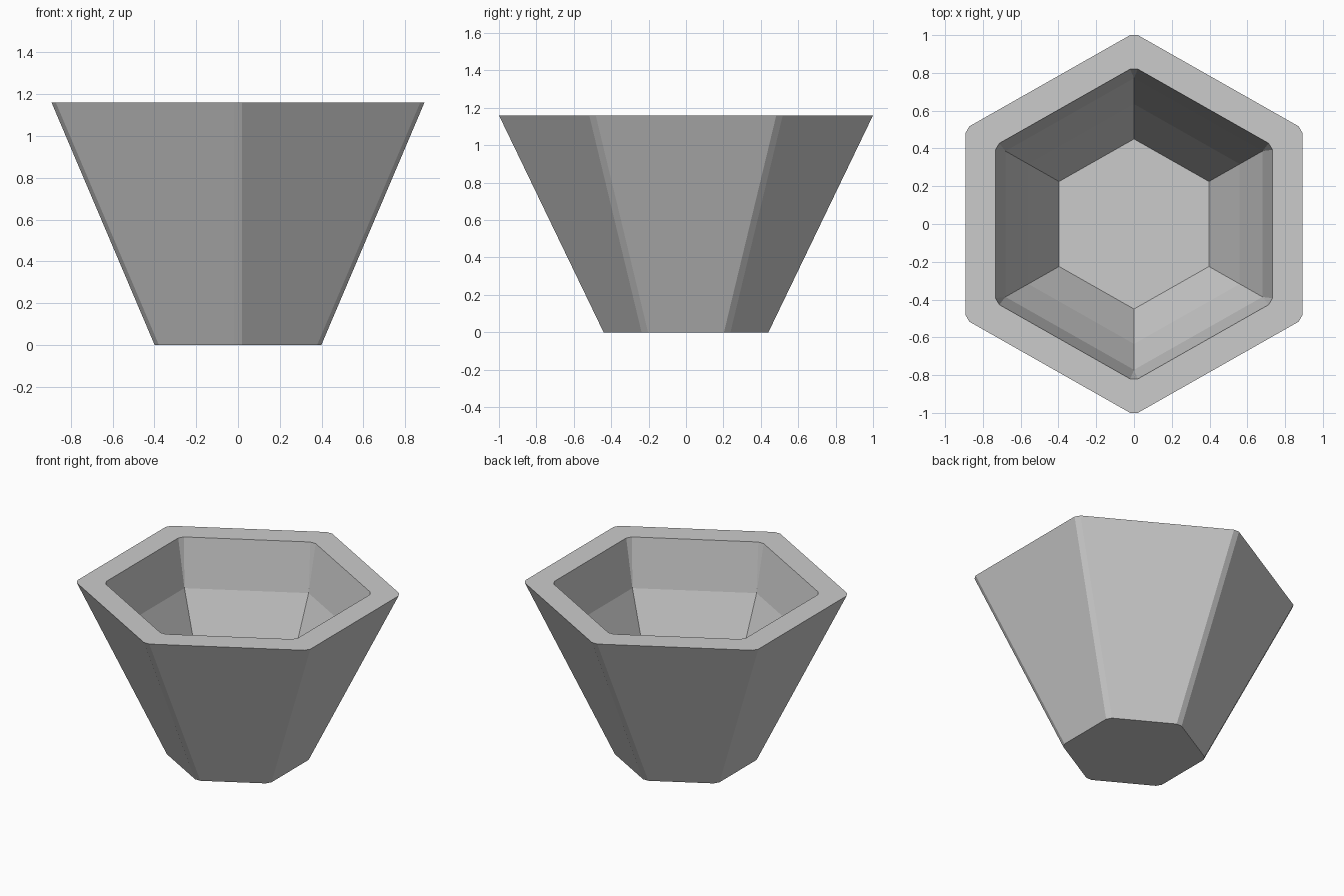
import bpy
import bmesh
from math import pi
from mathutils import Matrix, Vector

cube = bpy.data.objects.get("Cube")
if cube:
    bpy.data.objects.remove(cube, do_unlink=True)

SIDES = 6
WIDEN = 1.018      # slight stretch across the width
CHAMFER = 0.023    # corner cut, measured along each side

# Rings from the outer base, over the rim, down to the inner floor:
# radius, height, corner cut
PROFILE = [
    (0.452, 0.0, CHAMFER),
    (1.0115, 1.16, CHAMFER),
    (0.8315, 1.16, CHAMFER),
    (0.772, 0.83, 0.0),
    (0.635, 0.51, 0.0),
    (0.45, 0.16, 0.0),
]


def hex_ring(bm, radius, height, cut):
    """Hexagon ring with two vertices at every chamfered corner."""
    corners = [Matrix.Rotation(i * 2 * pi / SIDES, 3, "Z") @ Vector((0, radius, 0))
               for i in range(SIDES)]
    ring = []
    for i, corner in enumerate(corners):
        for neighbour in (corners[i - 1], corners[(i + 1) % SIDES]):
            p = corner + (neighbour - corner).normalized() * cut
            ring.append(bm.verts.new((p.x * WIDEN, p.y, height)))
    return ring


# Pot shell
bm = bmesh.new()
rings = [hex_ring(bm, *row) for row in PROFILE]
for low, high in zip(rings, rings[1:]):
    for i in range(len(low)):
        j = (i + 1) % len(low)
        bm.faces.new((low[i], low[j], high[j], high[i]))

# Base and inner floor
bm.faces.new(list(reversed(rings[0])))
bm.faces.new(rings[-1])

# Chamfers taper to sharp corners inside the pot
bmesh.ops.remove_doubles(bm, verts=bm.verts[:], dist=0.0005)
bmesh.ops.recalc_face_normals(bm, faces=bm.faces[:])
mesh = bpy.data.meshes.new("hexagonal_pot")
bm.to_mesh(mesh)
bm.free()

# Plain stone colour
stone = bpy.data.materials.new("light_grey")
stone.use_nodes = True
colour = (0.6, 0.6, 0.6, 1.0)
stone.diffuse_color = colour
stone.node_tree.nodes["Principled BSDF"].inputs["Base Color"].default_value = colour
mesh.materials.append(stone)

pot = bpy.data.objects.new("hexagonal_pot", mesh)
bpy.context.collection.objects.link(pot)
